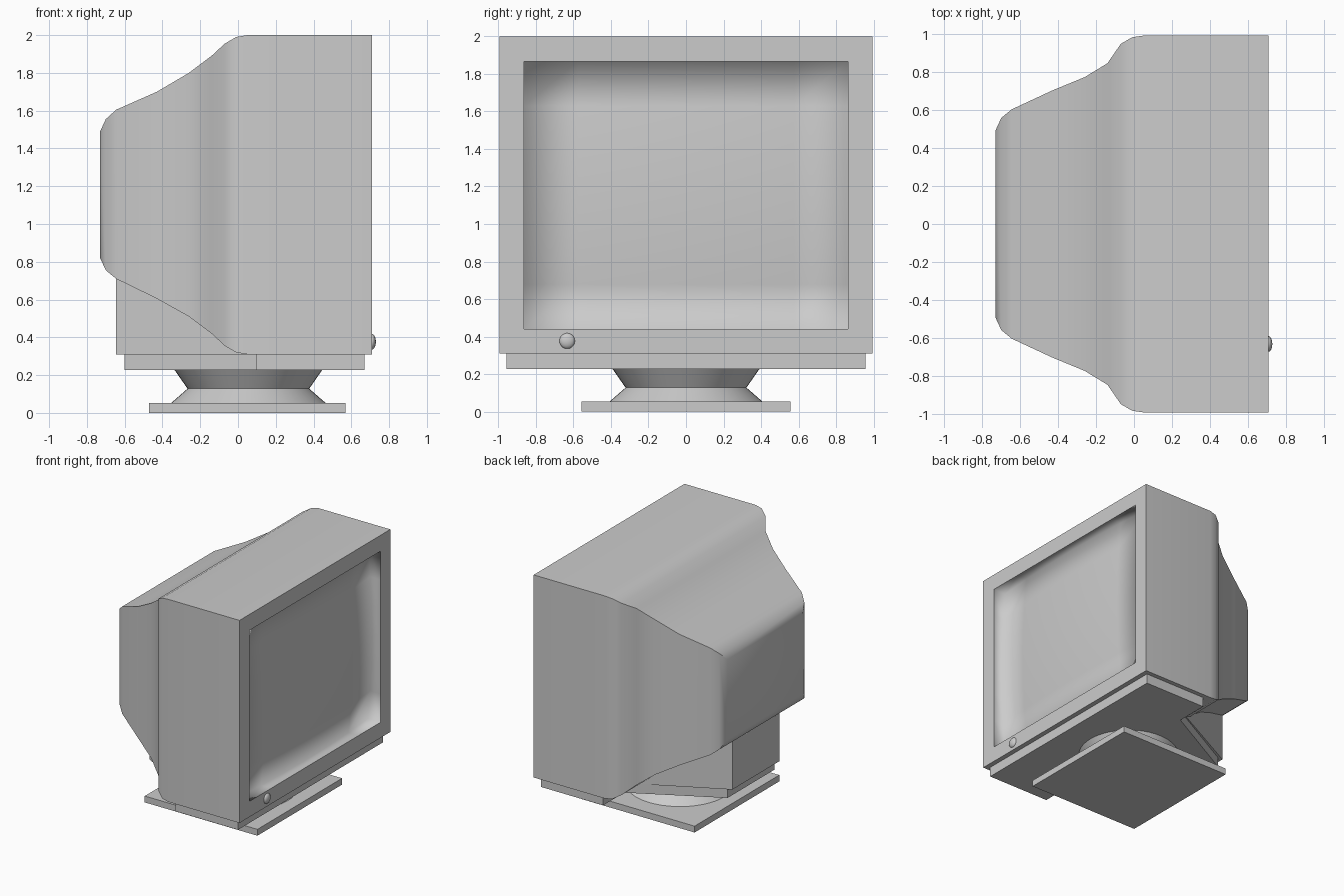
import bpy, bmesh, math

if "Cube" in bpy.data.objects:
    bpy.data.objects.remove(bpy.data.objects["Cube"])


def finish(bm, name, angle=None):
    bmesh.ops.recalc_face_normals(bm, faces=bm.faces)
    mesh = bpy.data.meshes.new(name)
    bm.to_mesh(mesh)
    bm.free()
    ob = bpy.data.objects.new(name, mesh)
    bpy.context.collection.objects.link(ob)
    if angle:
        bpy.ops.object.select_all(action='DESELECT')
        bpy.context.view_layer.objects.active = ob
        ob.select_set(True)
        bpy.ops.object.shade_smooth_by_angle(angle=math.radians(angle))
    return ob


def bridge(bm, rings):
    for a, b in zip(rings, rings[1:]):
        n = len(a)
        for i in range(n):
            bm.faces.new((a[i], a[(i + 1) % n], b[(i + 1) % n], b[i]))


def prism(name, outline, z0, z1):
    """Extrude a plan outline, given for +y and mirrored to -y."""
    pts = outline + [(x, -y) for x, y in reversed(outline)]
    bm = bmesh.new()
    rings = [[bm.verts.new((x, y, z)) for x, y in pts] for z in (z0, z1)]
    bridge(bm, rings)
    bm.faces.new(rings[0])
    bm.faces.new(rings[1])
    return finish(bm, name)


def cone(name, x, z0, r0, z1, r1, sides=48):
    bm = bmesh.new()
    rings = [[bm.verts.new((x + r * math.cos(2 * math.pi * i / sides),
                            r * math.sin(2 * math.pi * i / sides), z))
              for i in range(sides)] for z, r in ((z0, r0), (z1, r1))]
    bridge(bm, rings)
    bm.faces.new(rings[0])
    bm.faces.new(rings[1])
    return finish(bm, name, 30)


# Casing: rectangular sections (x, half width, bottom, top), back to front,
# ending at the opening in the bezel
sections = [(-.73, .495, .82, 1.49), (-.70, .56, .755, 1.555), (-.645, .605, .71, 1.605),
            (-.43, .705, .605, 1.70), (-.26, .775, .51, 1.80), (-.14, .848, .42, 1.89),
            (-.07, .95, .355, 1.955), (-.01, .985, .32, 1.99), (.05, .994, .31, 2.0),
            (.71, .994, .31, 2.0), (.71, .863, .44, 1.867)]
bm = bmesh.new()
rings = [[bm.verts.new((x, y, z)) for y, z in ((-w, lo), (w, lo), (w, hi), (-w, hi))]
         for x, w, lo, hi in sections]
bridge(bm, rings)
bm.faces.new(rings[0])
finish(bm, "casing", 30)

# Bulging screen glass, joined softly to its recess walls
bm = bmesh.new()
N = 6
grid = []
for i in range(N + 1):
    u = 2 * i / N - 1
    grid.append([bm.verts.new((.675 - .04 * u * u - .04 * v * v, .863 * u, 1.1535 + .7135 * v))
                 for v in (2 * j / N - 1 for j in range(N + 1))])
for a, b in zip(grid, grid[1:]):
    for j in range(N):
        bm.faces.new((a[j], b[j], b[j + 1], a[j + 1]))
rim = [e for e in bm.edges if e.is_boundary]
walls = bmesh.ops.extrude_edge_only(bm, edges=rim)["geom"]
for v in walls:
    if isinstance(v, bmesh.types.BMVert):
        v.co.x = .71
glass = finish(bm, "screen_glass", 179)
if glass.data.polygons[N * N // 2].normal.x < 0:
    glass.data.flip_normals()

# Rear support under the tapered back, and the stepped plate below the casing
prism("rear_support", [(.12, .70), (-.645, .31)], .31, .71)
prism("underside_plate", [(.67, .957), (.095, .957), (.095, .68), (-.60, .31)], .228, .31)

# Swivel stand
cone("swivel_upper", .055, .125, .32, .23, .393)
cone("swivel_lower", .055, .05, .412, .13, .32)
prism("stand_base", [(.57, .558), (-.47, .558)], 0, .053)

# Power button
bm = bmesh.new()
bmesh.ops.create_uvsphere(bm, u_segments=16, v_segments=10, radius=1)
bmesh.ops.scale(bm, vec=(.022, .042, .042), verts=bm.verts)
bmesh.ops.translate(bm, vec=(.708, -.633, .377), verts=bm.verts)
finish(bm, "power_button", 60)
